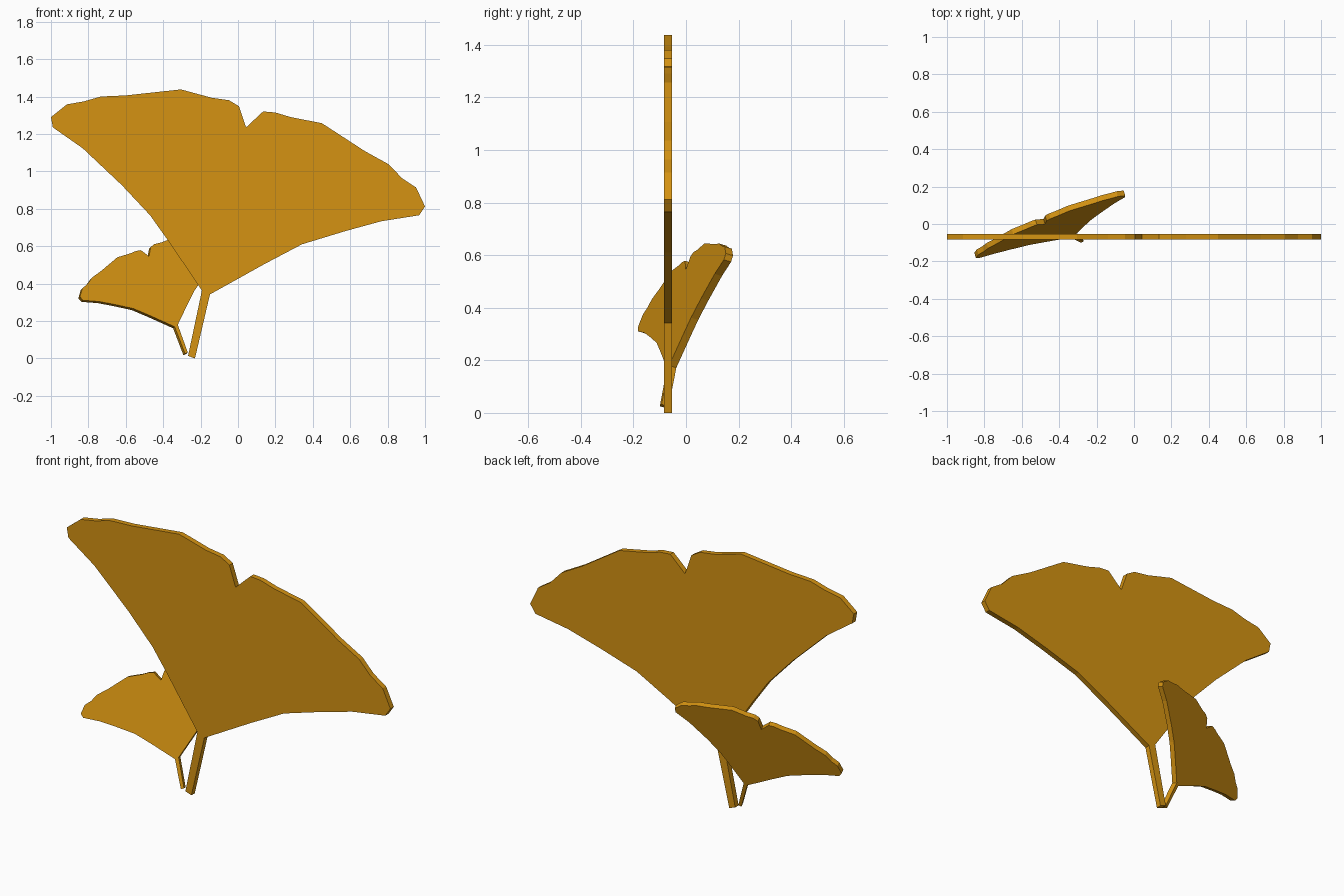
import bpy, bmesh
from mathutils import Matrix, Vector

if "Cube" in bpy.data.objects:
    bpy.data.objects.remove(bpy.data.objects["Cube"])

# Fan leaf outline (x, z), starting at the stem foot and running clockwise
OUTLINE = [
    (-.230, 0), (-.267, .013), (-.193, .363),                     # stem
    (-.374, .63), (-.47, .765), (-.62, .925), (-.83, 1.123),      # left edge
    (-.99, 1.235), (-1, 1.29), (-.915, 1.358), (-.824, 1.374),    # left tip
    (-.733, 1.40), (-.60, 1.406), (-.305, 1.438), (-.139, 1.393),
    (-.048, 1.38), (.005, 1.348), (.043, 1.235), (.134, 1.32),    # notch
    (.198, 1.315), (.278, 1.291), (.449, 1.257), (.68, 1.107),
    (.807, 1.037), (.877, .963), (.952, .914), (1, .812),         # right tip
    (.968, .765), (.765, .733), (.572, .68), (.342, .61),
    (.139, .503), (-.15, .342),                                   # lower edge
]
THICKNESS = 0.03

gold = bpy.data.materials.new("golden yellow")
gold.diffuse_color = (0.66, 0.29, 0.006, 1)
gold.use_nodes = True
gold.node_tree.nodes["Principled BSDF"].inputs["Base Color"].default_value = gold.diffuse_color


def make_leaf(name, x_axis, z_axis, origin):
    """Extruded leaf whose outline plane is spanned by the two given axes."""
    x_axis, z_axis = Vector(x_axis), Vector(z_axis)
    normal = z_axis.cross(x_axis).normalized()
    bm = bmesh.new()
    half = normal * THICKNESS / 2
    base = [Vector(origin) + x_axis * x + z_axis * z - half for x, z in OUTLINE]
    face = bm.faces.new([bm.verts.new(p) for p in base])
    solid = bmesh.ops.extrude_face_region(bm, geom=[face], use_keep_orig=True)
    moved = [g for g in solid["geom"] if isinstance(g, bmesh.types.BMVert)]
    bmesh.ops.translate(bm, verts=moved, vec=half * 2)
    bmesh.ops.recalc_face_normals(bm, faces=bm.faces[:])
    mesh = bpy.data.meshes.new(name)
    bm.to_mesh(mesh)
    bm.free()
    mesh.materials.append(gold)
    obj = bpy.data.objects.new(name, mesh)
    bpy.context.collection.objects.link(obj)
    return obj


# Large upright leaf
make_leaf("large_leaf", (1, 0, 0), (0, 0, 1), (0, -.068, 0))

# Small leaf, turned to face the back and leaning
make_leaf("small_leaf", (-.4145, -.14, -.036), (-.064, .111, .429),
          (-.383, -.118, .013))
